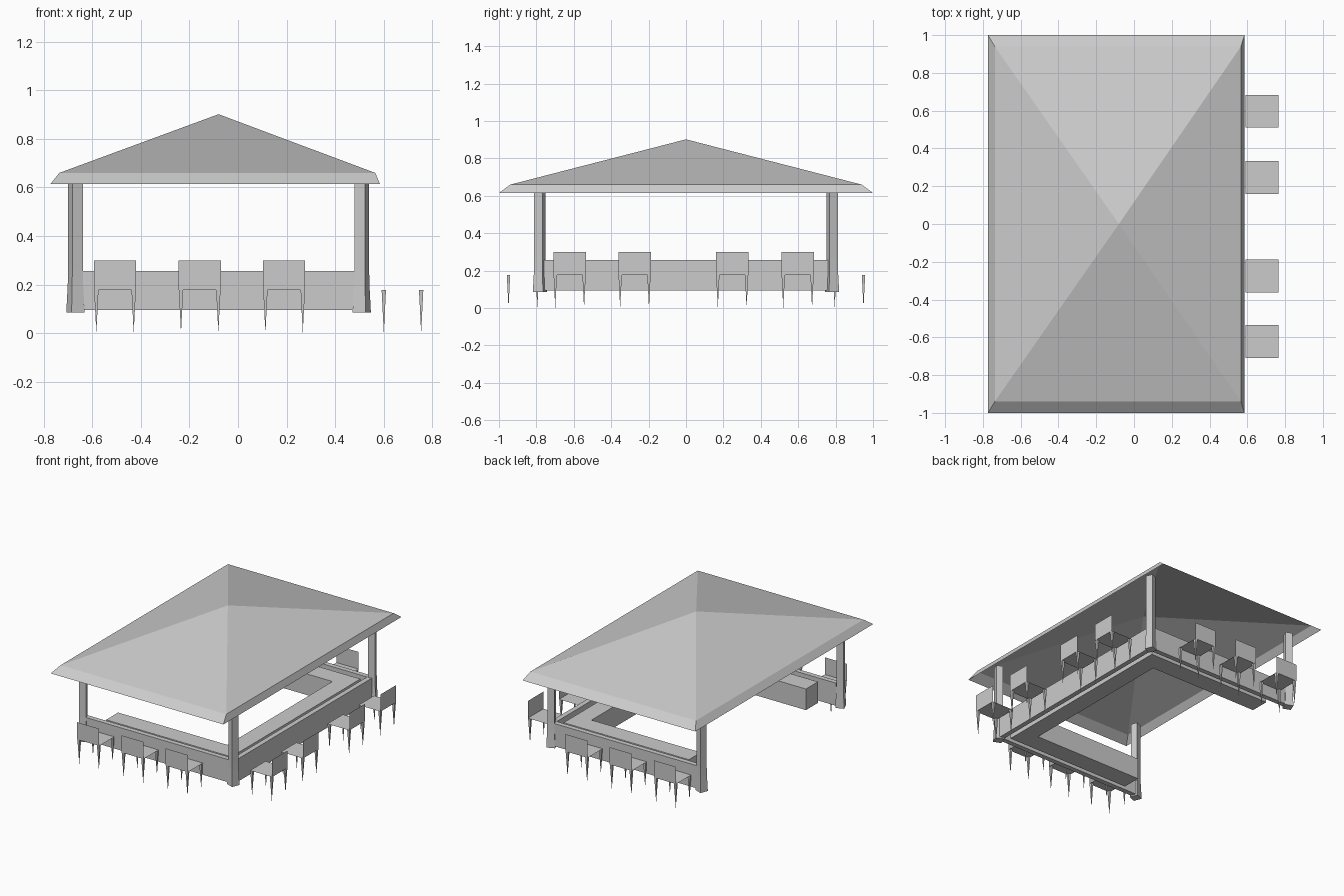
import bpy
import bmesh
from math import radians
from mathutils import Matrix, Vector

if "Cube" in bpy.data.objects:
    bpy.data.objects.remove(bpy.data.objects["Cube"], do_unlink=True)

grey = bpy.data.materials.new("plain_grey")
grey.use_nodes = True
colour = (0.6, 0.6, 0.6, 1)
grey.diffuse_color = colour
grey.node_tree.nodes["Principled BSDF"].inputs["Base Color"].default_value = colour

CX = -0.08  # centre of the pavilion, offset by the side chairs


def finish(name, bm, normals=True):
    if normals:
        bmesh.ops.recalc_face_normals(bm, faces=bm.faces)
    mesh = bpy.data.meshes.new(name)
    bm.to_mesh(mesh)
    bm.free()
    mesh.materials.append(grey)
    obj = bpy.data.objects.new(name, mesh)
    bpy.context.scene.collection.objects.link(obj)
    return obj


def rect(x0, x1, y0, y1, z):
    return [(x0, y0, z), (x1, y0, z), (x1, y1, z), (x0, y1, z)]


def loft(bm, rings):
    """Join successive rings of points with quads."""
    loops = [[bm.verts.new(p) for p in ring] for ring in rings]
    for a, b in zip(loops, loops[1:]):
        for i in range(len(a)):
            j = (i + 1) % len(a)
            bm.faces.new((a[i], a[j], b[j], b[i]))
    return loops


def box(name, x0, x1, y0, y1, z0, z1):
    bm = bmesh.new()
    low, high = loft(bm, [rect(x0, x1, y0, y1, z0), rect(x0, x1, y0, y1, z1)])
    bm.faces.new(low[::-1])
    bm.faces.new(high)
    return finish(name, bm)


# Hipped roof shell with a sloping rim, open underneath
bm = bmesh.new()
rim, eave = loft(bm, [rect(-0.773, 0.585, -1, 1, 0.615),
                      rect(-0.737, 0.566, -0.94, 0.94, 0.66)])
peak = bm.verts.new((CX, 0, 0.902))
for i in range(4):
    bm.faces.new((eave[i], eave[(i + 1) % 4], peak))
finish("roof", bm, normals=False)

# Turned square posts with flared feet, mirrored to the four corners
for sx, side in ((-1, "right"), (1, "left")):
    for sy, end in ((-1, "front"), (1, "back")):
        bm = bmesh.new()
        turn = Matrix.Rotation(radians(22 * sx * sy), 3, "Z")
        centre = Vector((CX + sx * 0.59, sy * 0.781, 0))
        rings = []
        for z, half in ((0.085, 0.029), (0.2, 0.0245), (0.26, 0.0235), (0.64, 0.0235)):
            rings.append([centre + turn @ Vector(p)
                          for p in rect(-half, half, -half, half, z)])
        loops = loft(bm, rings)
        bm.faces.new(loops[0][::-1])
        bm.faces.new(loops[-1])
        finish(f"{end}_{side}_post", bm)

# Outer walls and inner counters on three sides
for sy, end in ((-1, "front"), (1, "back")):
    ya, yb = sorted((sy * 0.79, sy * 0.755))
    box(f"{end}_wall", -0.65, 0.5, ya, yb, 0.095, 0.256)
    ya, yb = sorted((sy * 0.725, sy * 0.59))
    box(f"{end}_counter", -0.53, 0.455, ya, yb, 0.095, 0.245)
box("side_wall", 0.487, 0.522, -0.765, 0.765, 0.095, 0.256)
box("side_counter", 0.33, 0.455, -0.59, 0.59, 0.095, 0.245)


def chair(name, x, y, angle):
    """Thin-sheet chair whose backrest is on its local -y side."""
    h, seat, top = 0.087, 0.178, 0.3
    bm = bmesh.new()
    corners = [bm.verts.new(p) for p in rect(-h, h, -h, h, seat)]
    bm.faces.new(corners)
    upper = [bm.verts.new((sx * h, -h, top)) for sx in (1, -1)]
    bm.faces.new((corners[0], corners[1], upper[0], upper[1]))
    # Spiked legs
    for sx in (-1, 1):
        for sy in (-1, 1):
            px, py, r = sx * 0.077, sy * 0.077, 0.009
            ring = [bm.verts.new(p) for p in rect(px - r, px + r, py - r, py + r, seat)]
            tip = bm.verts.new((px, py, 0))
            for i in range(4):
                bm.faces.new((ring[(i + 1) % 4], ring[i], tip))
    obj = finish(name, bm, normals=False)
    obj.location = (x, y, 0)
    obj.rotation_euler.z = radians(angle)


# Chairs along the front, the back and the side
for i, x in enumerate((-0.507, -0.158, 0.19), 1):
    chair(f"front_chair_{i}", x, -0.872, 0)
    chair(f"back_chair_{i}", x, 0.872, 180)
for i, y in enumerate((-0.622, -0.275, 0.247, 0.597), 1):
    chair(f"side_chair_{i}", 0.678, y, 90)
